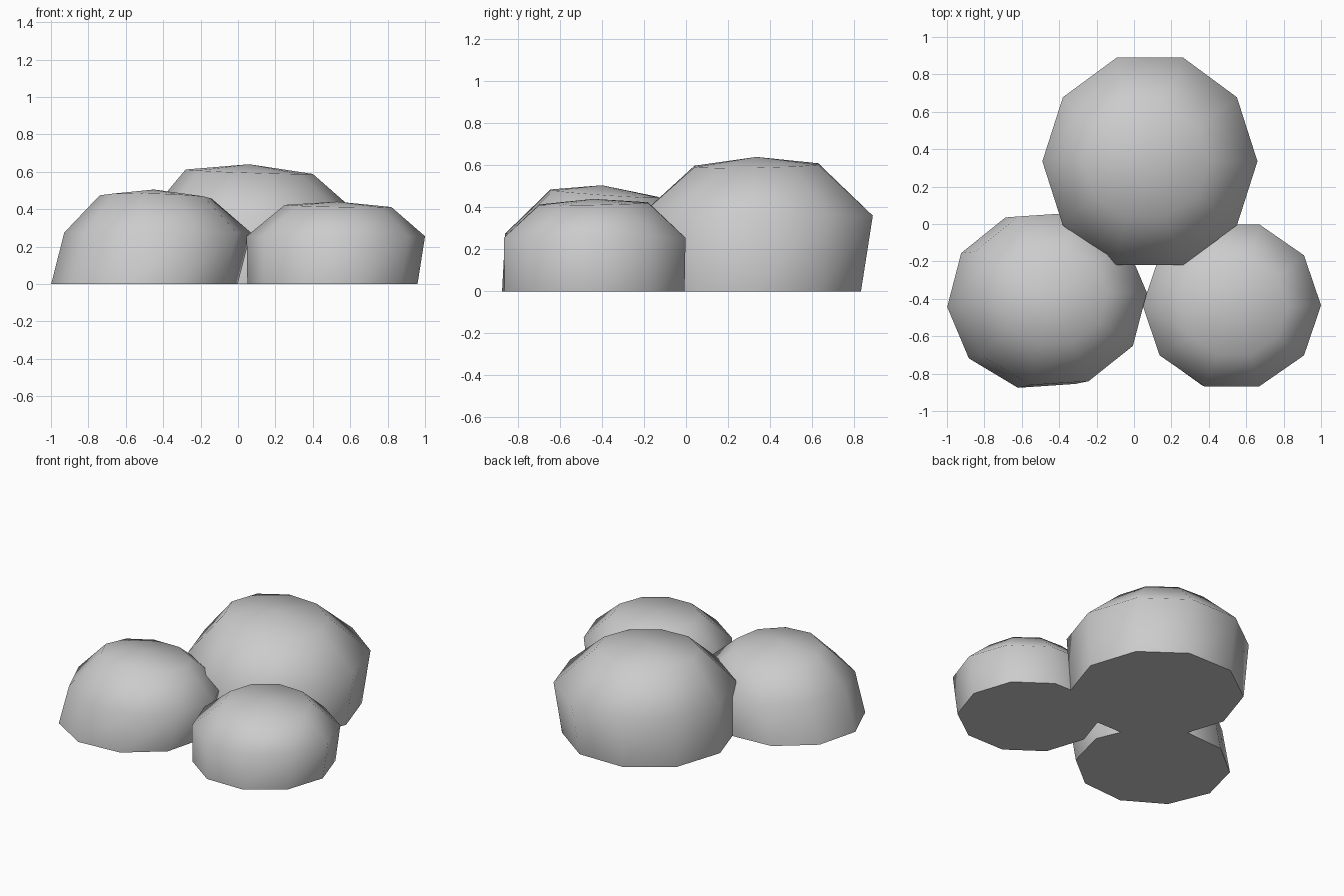
import bpy
import bmesh
from math import sin, cos, pi, radians

cube = bpy.data.objects.get("Cube")
if cube:
    bpy.data.objects.remove(cube)

SIDES = 10

stone = bpy.data.materials.new("stone_grey")
stone.use_nodes = True
colour = (0.6, 0.6, 0.6, 1)
stone.diffuse_color = colour
stone.node_tree.nodes["Principled BSDF"].inputs["Base Color"].default_value = colour


def boulder(name, rings, apex, turn=0):
    """Loft faceted rings (x, y, z, radius x, radius y, tilt x, tilt y) up to an apex."""
    bm = bmesh.new()
    loops = []
    for x, y, z, rx, ry, tx, ty in rings:
        loop = []
        for i in range(SIDES):
            a = radians(turn) + 2 * pi * i / SIDES
            dx, dy = rx * cos(a), ry * sin(a)
            loop.append(bm.verts.new((x + dx, y + dy, z + tx * dx + ty * dy)))
        loops.append(loop)
    bm.faces.new(loops[0][::-1])
    for low, high in zip(loops, loops[1:]):
        for i in range(SIDES):
            j = (i + 1) % SIDES
            bm.faces.new((low[i], low[j], high[j], high[i]))
    top = bm.verts.new(apex)
    for i in range(SIDES):
        bm.faces.new((loops[-1][i], loops[-1][(i + 1) % SIDES], top))
    mesh = bpy.data.meshes.new(name)
    bm.to_mesh(mesh)
    bm.free()
    mesh.materials.append(stone)
    obj = bpy.data.objects.new(name, mesh)
    bpy.context.collection.objects.link(obj)
    bpy.ops.object.select_all(action='DESELECT')
    obj.select_set(True)
    bpy.context.view_layer.objects.active = obj
    bpy.ops.object.shade_smooth_by_angle(angle=radians(65))


# Large rock at the back
boulder("back_boulder", [
    (0.07, 0.31, 0, 0.55, 0.55, 0, 0),
    (0.085, 0.335, 0.36, 0.575, 0.583, 0, 0),
    (0.06, 0.335, 0.6, 0.34, 0.31, -0.035, 0.02),
], (0.06, 0.335, 0.64))

# Medium rock at the front right, leaning inward
boulder("right_boulder", [
    (-0.5, -0.41, 0, 0.5, 0.48, 0, 0),
    (-0.43, -0.4, 0.275, 0.5, 0.475, 0, 0),
    (-0.44, -0.385, 0.465, 0.3, 0.268, -0.025, -0.07),
], (-0.45, -0.4, 0.505), turn=4)

# Small rock at the front left
boulder("left_boulder", [
    (0.505, -0.435, 0, 0.455, 0.45, 0, 0),
    (0.523, -0.435, 0.255, 0.477, 0.455, 0, 0),
    (0.535, -0.44, 0.417, 0.285, 0.273, -0.02, 0.02),
], (0.53, -0.44, 0.44))
